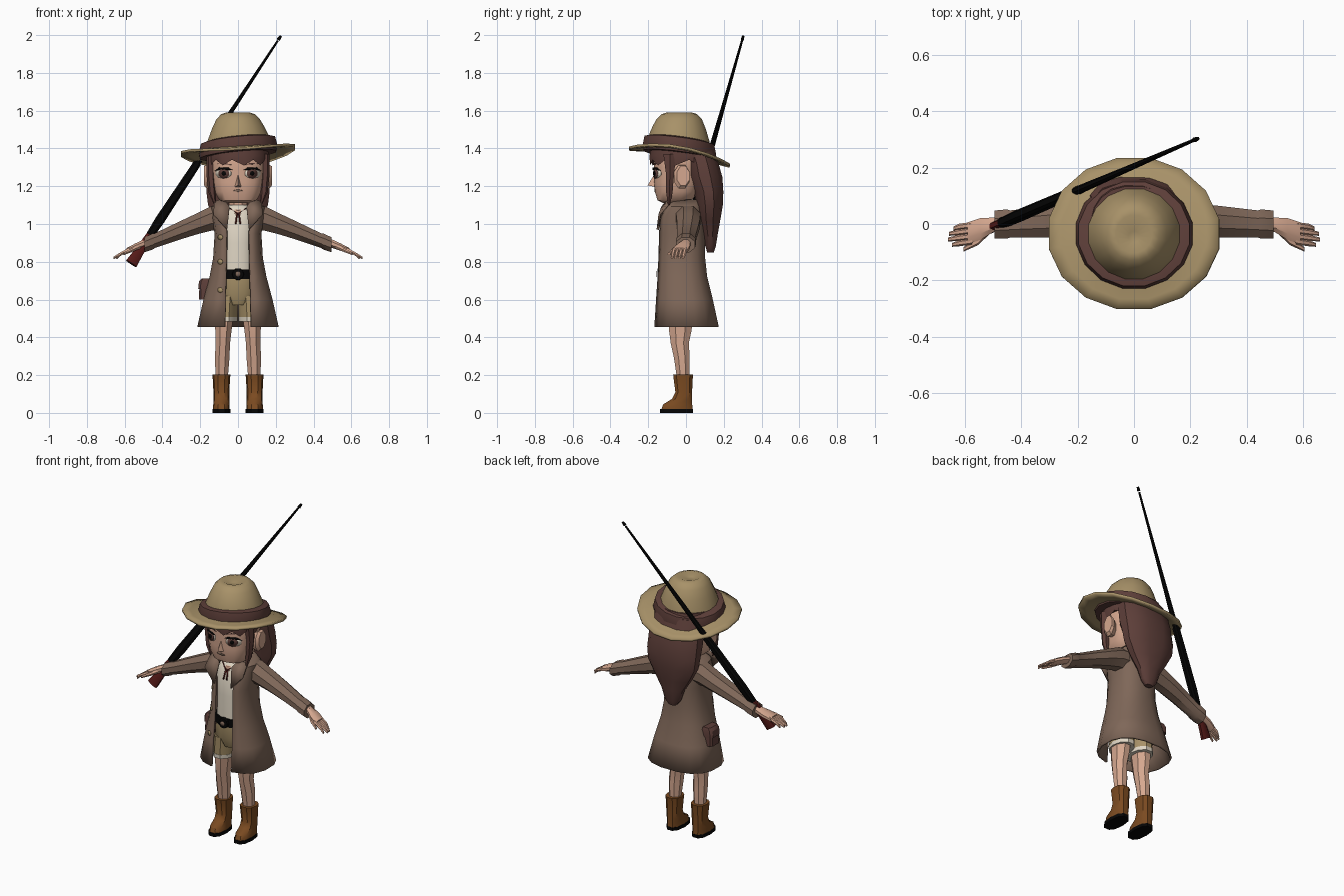
import bpy, bmesh, math
from mathutils import Vector
from mathutils.bvhtree import BVHTree


def material(name, rgb):
    m = bpy.data.materials.new(name)
    m.diffuse_color = [(c / 255) ** 2.2 for c in rgb] + [1]
    return m


COAT = material("coat brown", (126, 103, 89))
SKIN = material("skin", (212, 166, 142))
HAIR = material("dark hair brown", (94, 65, 60))
KHAKI = material("khaki", (166, 144, 104))
BLACK = material("black", (14, 14, 14))
BOOT = material("boot leather", (122, 76, 38))
RED = material("dark red wood", (86, 32, 30))
CREAM = material("cream", (222, 212, 194))
X, Y, Z = Vector((1, 0, 0)), Vector((0, 1, 0)), Vector((0, 0, 1))
trees = {}


def finish(name, verts, faces, mat, mirror=False, solid=0, angle=35):
    me = bpy.data.meshes.new(name)
    me.from_pydata([tuple(v) for v in verts], [], faces)
    bm = bmesh.new()
    bm.from_mesh(me)
    bmesh.ops.recalc_face_normals(bm, faces=bm.faces)
    trees[name] = BVHTree.FromBMesh(bm)
    bm.to_mesh(me)
    bm.free()
    me.materials.append(mat)
    ob = bpy.data.objects.new(name, me)
    bpy.context.collection.objects.link(ob)
    bpy.ops.object.select_all(action='DESELECT')
    ob.select_set(True)
    bpy.context.view_layer.objects.active = ob
    bpy.ops.object.shade_smooth_by_angle(angle=math.radians(angle))
    if solid:
        s = ob.modifiers.new("thickness", 'SOLIDIFY')
        s.thickness, s.offset = solid, 0
    if mirror:
        ob.modifiers.new("mirror", 'MIRROR')
    return ob


def power(v, p):
    return math.copysign(abs(v) ** p, v)


def loft(name, rings, mat, n=8, uv=(X, Y), caps=True, p=1, warp=None, gaps=None, **kw):
    """Skin rings (cx, cy, cz, ru, rv); gaps gives a front opening half-width per ring."""
    verts, faces = [], []
    for i, (cx, cy, cz, ru, rv) in enumerate(rings):
        for k in range(n):
            if gaps:
                a0 = math.asin((gaps[i] / ru) ** (1 / p))
                t = a0 + (2 * math.pi - 2 * a0) * k / (n - 1)
            else:
                t = 2 * math.pi * (k + 0.5) / n
            v = Vector((cx, cy, cz)) + uv[0] * ru * power(math.sin(t), p) - uv[1] * rv * power(math.cos(t), p)
            verts.append(warp(v, k) if warp else v)
    span = n - 1 if gaps else n
    for i in range(len(rings) - 1):
        for k in range(span):
            a, b = i * n + k, i * n + (k + 1) % n
            faces.append((a, b, b + n, a + n))
    if caps and not gaps:
        faces += [tuple(range(n)), tuple(range(len(verts) - n, len(verts)))]
    return finish(name, verts, faces, mat, **kw)


def decal(name, pts, mat, target, lift=0.004):
    """Thin plate of (x, z) outline points laid on the front of a part."""
    c = (sum(q[0] for q in pts) / len(pts), sum(q[1] for q in pts) / len(pts))
    verts = []
    for x, z in [c] + pts:
        hit = trees[target].ray_cast(Vector((x, -1, z)), Y)[0]
        verts.append((x, (hit.y if hit else -0.1) - lift, z))
    m = len(pts)
    finish(name, verts, [(0, 1 + k, 1 + (k + 1) % m) for k in range(m)], mat, solid=0.003)


def oval(x, z, rx, rz, n=10):
    return [(x + rx * math.sin(2 * math.pi * k / n), z + rz * math.cos(2 * math.pi * k / n)) for k in range(n)]


# Boots, soles and bare legs
loft("sole", [(.088, -.05, 0, .047, .09), (.088, -.05, .02, .047, .09)], BLACK, 10, mirror=True, p=.8)
loft("boot", [(.088, -.048, .018, .044, .086), (.088, -.044, .045, .043, .08), (.088, -.02, .075, .042, .055),
              (.088, -.012, .11, .042, .046), (.088, -.015, .185, .046, .053), (.088, -.015, .203, .048, .055)],
     BOOT, 10, mirror=True, p=.8)
loft("leg", [(.086, -.015, .18, .034, .035), (.084, -.022, .29, .042, .045), (.08, -.033, .37, .041, .052),
             (.077, -.03, .44, .047, .065), (.07, -.03, .56, .058, .072)], SKIN, 8, mirror=True)

# Shorts, hems, belt and shirt
loft("shorts_leg", [(.068, -.028, .50, .064, .085), (.06, -.028, .62, .06, .09)], KHAKI, 10, mirror=True)
loft("shorts_hem", [(.068, -.028, .485, .065, .087), (.068, -.028, .508, .066, .088)], CREAM, 10, mirror=True)
loft("shorts_hips", [(0, -.028, .57, .05, .08), (0, -.028, .63, .115, .1), (0, -.025, .72, .108, .105)], KHAKI, 12, p=.85)
loft("shirt", [(0, -.025, .72, .1, .102), (0, -.025, .9, .095, .103), (0, -.02, 1.02, .105, .1),
               (0, -.015, 1.08, .09, .08), (0, -.01, 1.1, .06, .06)], CREAM, 12, p=.85)
loft("belt", [(0, -.025, .71, .112, .111), (0, -.025, .76, .112, .111)], BLACK, 12, p=.85)
loft("buckle", [(0, -.13, .735, .032, .032), (0, -.15, .735, .03, .03)], BLACK, 10, uv=(X, Z))
decal("buckle_centre", oval(0, .735, .015, .015), COAT, "buckle")
loft("neck", [(0, -.01, 1.03, .055, .055), (0, -.015, 1.16, .05, .05)], SKIN, 8)

# Neckline and necklace
decal("neckline", [(-.055, 1.085), (.055, 1.085), (0, 1.04)], SKIN, "shirt")
for s in (-1, 1):
    decal("necklace", [(s * .05, 1.085), (s * .038, 1.085), (0, 1.045), (0, 1.057)][::s], RED, "shirt", .009)
    decal("necklace_end", [(s * .002, 1.05), (s * .01, 1.05), (s * .016, 1.0), (s * .008, 1.0)], RED, "shirt", .009)

# Long open coat
loft("coat", [(0, .002, .455, .212, .168), (0, -.01, .6, .178, .148), (0, -.022, .72, .145, .13),
              (0, -.026, .82, .126, .123), (0, -.025, .95, .118, .122), (0, -.022, 1.03, .132, .118),
              (0, -.012, 1.09, .135, .1), (0, 0, 1.125, .085, .075)], COAT, 16, p=.8,
     gaps=[.068, .066, .063, .06, .06, .06, .055, .05], solid=.012)
finish("lapel", [(.058, -.15, .97), (.045, -.125, 1.09), (.075, -.09, 1.135), (.125, -.085, 1.115), (.13, -.14, 1.05)],
       [(0, 1, 4), (1, 3, 4), (1, 2, 3)], COAT, mirror=True, solid=.012)
for z in (.65, .8, .93):
    decal("coat_button", oval(-.094, z, .014, .014, 8), KHAKI, "coat", .011)

# Sleeves with cuffs
loft("sleeve", [(.07, .01, 1.035, .07, .07), (.14, .012, 1.03, .07, .07), (.22, .012, 1.0, .066, .06),
                (.31, .008, .965, .06, .052), (.44, 0, .912, .052, .042), (.45, 0, .908, .056, .046),
                (.495, -.002, .89, .054, .043)], COAT, 8, uv=(Y, Z), mirror=True)

# Hands
loft("palm", [(.46, 0, .905, .026, .026), (.5, -.003, .895, .028, .024), (.545, -.018, .877, .042, .021),
              (.59, -.033, .857, .042, .017)], SKIN, 8, uv=(Y, Z), mirror=True)
for i, (y, tip) in enumerate([(-.062, .645), (-.043, .66), (-.023, .657), (-.004, .64)]):
    loft("finger", [(.575, y, .865, .011, .012), (.62, y - .006, .842, .011, .011), (tip, y - .012, .82, .007, .007)],
         SKIN, 6, uv=(Y, Z), mirror=True)
loft("thumb", [(.515, -.025, .882, .014, .013), (.555, -.062, .865, .014, .012), (.605, -.09, .842, .008, .008)],
     SKIN, 6, uv=(Y, Z), mirror=True)

# Head and face
loft("head", [(0, -.06, 1.11, .06, .06), (0, -.06, 1.125, .1, .092), (0, -.05, 1.17, .124, .116),
              (0, -.045, 1.22, .135, .125), (0, -.04, 1.3, .145, .13), (0, -.035, 1.4, .15, .14),
              (0, -.035, 1.46, .11, .1)], SKIN, 16, p=.75, angle=45)
finish("nose", [(0, -.203, 1.205), (-.02, -.16, 1.195), (.02, -.16, 1.195), (0, -.16, 1.275)],
       [(0, 1, 2), (0, 2, 3), (0, 3, 1), (1, 3, 2)], SKIN)
decal("mouth", [(-.028, 1.177), (0, 1.184), (.028, 1.177), (0, 1.17)], COAT, "head")
for s in (-1, 1):
    decal("eye_white", oval(s * .077, 1.268, .043, .027), CREAM, "head", .003)
    decal("iris", oval(s * .075, 1.268, .029, .027), HAIR, "head", .006)
    decal("pupil", oval(s * .075, 1.268, .012, .013, 8), BLACK, "head", .009)
    decal("eyelash", [(s * .03, 1.287), (s * .05, 1.298), (s * .1, 1.3), (s * .125, 1.28), (s * .1, 1.289),
                      (s * .05, 1.288)], BLACK, "head", .009)
    decal("eyebrow", [(s * .03, 1.312), (s * .07, 1.324), (s * .115, 1.318), (s * .07, 1.316)], HAIR, "head")
loft("ear", [(.13, -.03, 1.245, .03, .05), (.165, -.022, 1.25, .045, .068), (.18, -.015, 1.255, .036, .055)],
     SKIN, 8, uv=(Y, Z), mirror=True)

# Hair: cap with jagged fringe, side locks, long back hair
def jag(v, k):
    return v + Z * (.03 if v.z < 1.32 and k % 2 else 0)

loft("hair_cap", [(0, -.02, 1.31, .158, .172), (0, -.02, 1.36, .165, .175), (0, -.025, 1.43, .155, .16)],
     HAIR, 20, p=.85, warp=jag)
loft("side_lock", [(.122, -.09, 1.1, .004, .006), (.137, -.088, 1.17, .02, .02), (.145, -.085, 1.27, .023, .025),
                   (.142, -.085, 1.37, .026, .04)], HAIR, 6, mirror=True)
loft("back_hair", [(0, .13, .85, .025, .018), (0, .13, .88, .052, .028), (0, .128, .95, .075, .042),
                   (0, .125, 1.02, .12, .058), (0, .125, 1.1, .163, .072), (0, .12, 1.17, .172, .08),
                   (0, .1, 1.25, .172, .095), (0, .085, 1.32, .168, .09), (0, .06, 1.4, .15, .09)],
     HAIR, 12, p=.85)

# Hat: curled brim, band and dented crown, all tilted back
CY = -.035

def tilt(v, k):
    return v + Z * (.06 * v.x + .4 * v.x ** 2 - .17 * (v.y - CY))

def tilt_less(v, k):
    w = max(0, min(1, (1.57 - v.z) / .12))
    return v + Z * w * (.1 * v.x - .13 * (v.y - CY))

loft("hat_brim", [(0, CY, 1.385, .16, .15), (0, CY, 1.372, .21, .195), (0, CY, 1.36, .26, .235),
                  (0, CY, 1.352, .308, .272)], KHAKI, 16, caps=False, warp=tilt, solid=.014)
loft("hat_band", [(0, CY, 1.365, .205, .193), (0, CY, 1.395, .212, .197), (0, CY, 1.44, .2, .188),
                  (0, CY, 1.45, .16, .155)], HAIR, 16, warp=tilt_less)
loft("hat_crown", [(0, CY, 1.4, .175, .17), (0, CY, 1.455, .163, .162), (0, CY, 1.51, .14, .143),
                   (0, CY, 1.555, .117, .122), (0, CY, 1.582, .09, .095), (0, CY, 1.59, .065, .068),
                   (0, CY - .01, 1.57, .02, .02)], KHAKI, 16, warp=tilt_less, angle=50)

# Belt pouch on the hip
loft("pouch", [(-.172, 0, .6, .036, .045), (-.172, 0, .68, .033, .042)], HAIR, 8, p=.4)
loft("pouch_flap", [(-.172, 0, .655, .04, .048), (-.17, 0, .695, .038, .048), (-.165, 0, .712, .028, .042)],
     HAIR, 8, p=.4)

# Long rifle slung behind the shoulder
D = Vector((.657, .284, 1)).normalized()
U = D.cross(Y).normalized()
V = D.cross(U)

def along(z, ru, rv):
    return (.23 + .657 * (z - 2), .305 + .284 * (z - 2), z, ru, rv)

loft("rifle_stock", [along(.79, .034, .017), along(.86, .026, .016), along(.97, .02, .015)], RED, 8, uv=(U, V), p=.7)
loft("rifle_body", [along(.94, .022, .018), along(1.02, .027, .02), along(1.32, .022, .018)], BLACK, 8, uv=(U, V), p=.7)
loft("rifle_barrel", [along(1.3, .018, .016), along(1.6, .012, .011), along(1.97, .006, .006)], BLACK, 8, uv=(U, V))
loft("rifle_sight", [along(1.975, .01, .009), along(1.995, .007, .007)], BLACK, 6, uv=(U, V))
